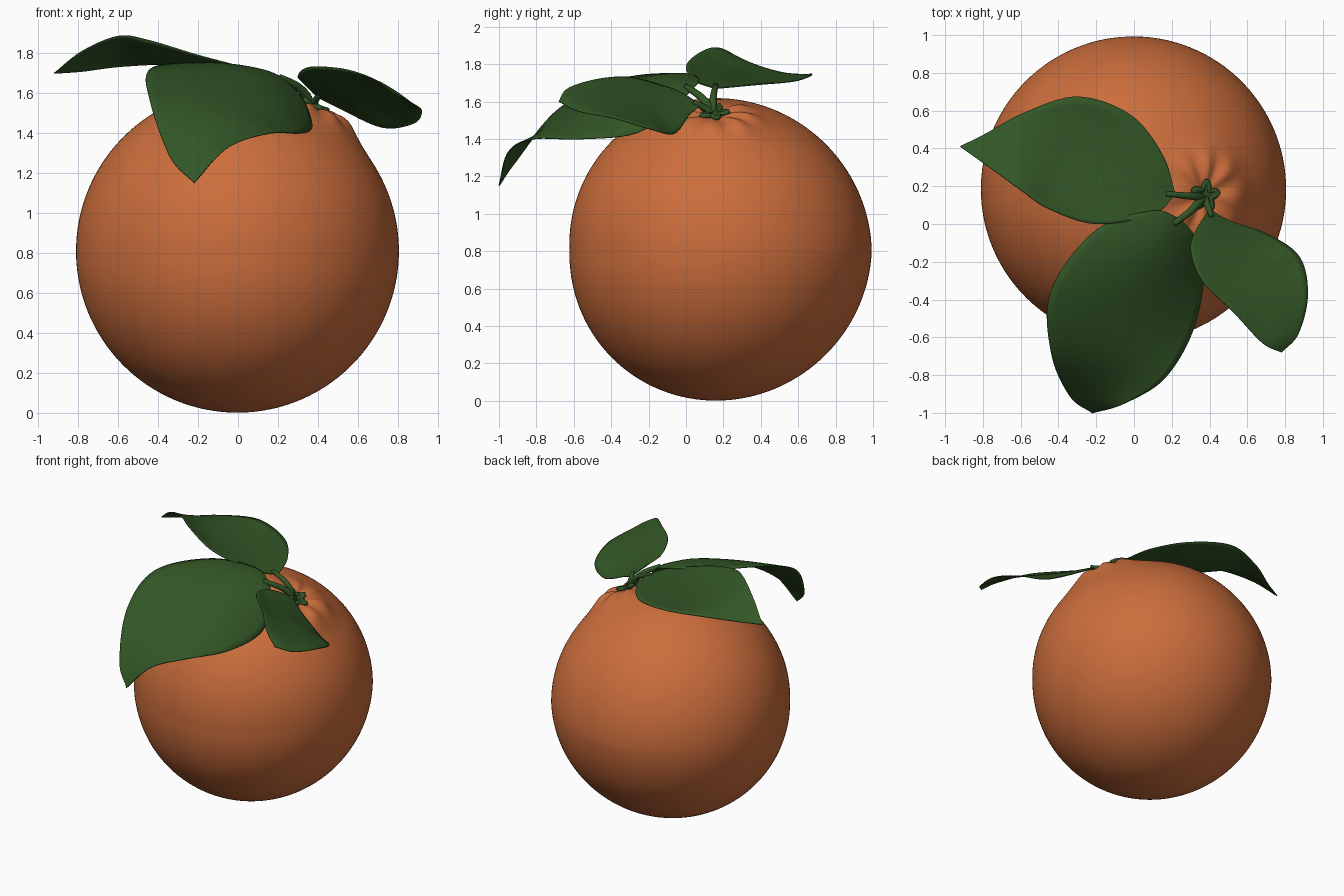
import bpy, bmesh, math
from mathutils import Vector

if "Cube" in bpy.data.objects:
    bpy.data.objects.remove(bpy.data.objects["Cube"])


def material(name, rgb):
    m = bpy.data.materials.new(name)
    m.diffuse_color = (*rgb, 1)
    m.use_nodes = True
    m.node_tree.nodes["Principled BSDF"].inputs["Base Color"].default_value = m.diffuse_color
    return m


ORANGE = material("orange peel", (0.60, 0.155, 0.045))
GREEN = material("leaf green", (0.032, 0.092, 0.019))

CENTRE = Vector((0.01, 0.185, 0.797))
AXIS = Vector((0.36, -0.035, 0.73)).normalized()   # direction of the stem end
TILT = AXIS.to_track_quat('Z', 'Y')


def make_object(name, bm, mat):
    bmesh.ops.recalc_face_normals(bm, faces=bm.faces)
    for f in bm.faces:
        f.smooth = True
    me = bpy.data.meshes.new(name)
    bm.to_mesh(me)
    bm.free()
    me.materials.append(mat)
    ob = bpy.data.objects.new(name, me)
    bpy.context.collection.objects.link(ob)
    return ob


def gauss(t, mid, width):
    return math.exp(-((t - mid) / width) ** 2)


# Fruit: tilted sphere with a raised, creased shoulder around the stem
bm = bmesh.new()
bmesh.ops.create_uvsphere(bm, u_segments=128, v_segments=110, radius=1)
for v in bm.verts:
    local = v.co.normalized()
    t = math.acos(max(-1, min(1, local.z)))
    phi = math.atan2(local.y, local.x)
    d = TILT @ local
    r = 0.808 + 0.0127 * (d.z - d.x) - 0.025 * d.y * abs(d.z)
    side = max(0.2, min(1, (d.x - 0.1) / 0.5))
    r += 0.04 * side * gauss(t, 0.2, 0.15) - 0.012 * gauss(t, 0, 0.1)
    r += 0.009 * gauss(t, 0.2, 0.1) * math.cos(8 * phi + 0.8 * math.sin(2 * phi))
    v.co = CENTRE + d * r
make_object("fruit", bm, ORANGE)

# Calyx: five-lobed star cap
bm = bmesh.new()
N, R = 60, 6
rings = []
for j in range(1, R + 1):
    k = j / R
    ring = []
    for i in range(N):
        a = math.tau * i / N
        rad = k * (0.062 + 0.024 * k * math.cos(5 * a))
        z = 0.832 - 0.012 * math.sin(math.pi * k) + 0.008 * k
        ring.append(bm.verts.new(CENTRE + TILT @ Vector((rad * math.cos(a), rad * math.sin(a), z))))
    rings.append(ring)
bm.faces.new(rings[0])
for a, b in zip(rings, rings[1:]):
    for i in range(N):
        bm.faces.new((a[i], a[(i + 1) % N], b[(i + 1) % N], b[i]))
calyx = make_object("calyx", bm, GREEN)
mod = calyx.modifiers.new("thickness", 'SOLIDIFY')
mod.thickness = 0.022
mod.offset = 0


def spline(pts, u):
    """Catmull-Rom point at u in 0..1"""
    p = [2 * pts[0] - pts[1]] + pts + [2 * pts[-1] - pts[-2]]
    s = u * (len(pts) - 1)
    i = min(int(s), len(pts) - 2)
    t = s - i
    a, b, c, d = p[i:i + 4]
    return 0.5 * (2 * b + (c - a) * t + (2 * a - 5 * b + 4 * c - d) * t * t
                  + (3 * b - a - 3 * c + d) * t ** 3)


def leaf(name, base, stations, tip):
    """Blade lofted through one edge, the midrib and the other edge"""
    lines = [[Vector(base)] + [Vector(s[k]) for s in stations] + [Vector(tip)] for k in range(3)]
    bm = bmesh.new()
    U, V = 48, 20
    grid = []
    for i in range(U + 1):
        u = i / U
        l, m, r = (spline(c, u) for c in lines)
        row = []
        for j in range(V + 1):
            w = 2 * j / V - 1
            row.append(bm.verts.new(l * (w * (w - 1) / 2) + m * (1 - w * w) + r * (w * (w + 1) / 2)))
        grid.append(row)
    for i in range(U):
        for j in range(V):
            bm.faces.new((grid[i][j], grid[i][j + 1], grid[i + 1][j + 1], grid[i + 1][j]))
    bmesh.ops.remove_doubles(bm, verts=bm.verts, dist=0.0005)
    ob = make_object(name, bm, GREEN)
    mod = ob.modifiers.new("thickness", 'SOLIDIFY')
    mod.thickness = 0.006
    mod.offset = 0


# Leaves
leaf("left_leaf", (0.22, 0.155, 1.67), [
    ((0.10, 0.05, 1.71), (0.10, 0.18, 1.70), (0.15, 0.37, 1.69)),
    ((-0.20, 0.00, 1.79), (-0.12, 0.24, 1.73), (-0.02, 0.58, 1.71)),
    ((-0.45, 0.08, 1.865), (-0.38, 0.31, 1.76), (-0.30, 0.675, 1.745)),
    ((-0.60, 0.18, 1.885), (-0.60, 0.36, 1.80), (-0.58, 0.59, 1.735)),
    ((-0.78, 0.31, 1.81), (-0.78, 0.39, 1.76), (-0.78, 0.48, 1.71)),
], (-0.92, 0.41, 1.70))

leaf("front_leaf", (0.24, 0.03, 1.66), [
    ((0.10, 0.07, 1.72), (0.20, -0.05, 1.68), (0.33, -0.08, 1.56)),
    ((-0.20, -0.03, 1.75), (0.09, -0.22, 1.68), (0.37, -0.27, 1.43)),
    ((-0.44, -0.35, 1.72), (-0.04, -0.48, 1.60), (0.31, -0.57, 1.40)),
    ((-0.44, -0.68, 1.56), (-0.13, -0.73, 1.48), (0.16, -0.82, 1.40)),
    ((-0.34, -0.91, 1.28), (-0.19, -0.92, 1.30), (-0.05, -0.95, 1.33)),
], (-0.22, -1.0, 1.15))

leaf("right_leaf", (0.40, 0.08, 1.58), [
    ((0.33, -0.03, 1.65), (0.42, -0.02, 1.60), (0.50, 0.02, 1.53)),
    ((0.30, -0.14, 1.69), (0.50, -0.15, 1.60), (0.72, -0.06, 1.43)),
    ((0.36, -0.30, 1.73), (0.60, -0.27, 1.60), (0.88, -0.18, 1.45)),
    ((0.53, -0.47, 1.72), (0.70, -0.42, 1.61), (0.92, -0.38, 1.51)),
    ((0.68, -0.63, 1.67), (0.77, -0.60, 1.62), (0.87, -0.58, 1.55)),
], (0.78, -0.68, 1.60))


# Stalks from the calyx to each leaf
def stalk(name, pts, radius):
    pts = [Vector(p) for p in pts]
    bm = bmesh.new()
    rings = []
    for i in range(13):
        u = i / 12
        p = spline(pts, u)
        d = spline(pts, min(1, u + 0.02)) - spline(pts, max(0, u - 0.02))
        q = d.to_track_quat('Z', 'Y')
        rad = radius * (1.3 - 0.5 * u)
        rings.append([bm.verts.new(p + q @ Vector((rad * math.cos(a), rad * math.sin(a), 0)))
                      for a in (math.tau * k / 12 for k in range(12))])
    for a, b in zip(rings, rings[1:]):
        for k in range(12):
            bm.faces.new((a[k], a[(k + 1) % 12], b[(k + 1) % 12], b[k]))
    bm.faces.new(rings[0])
    bm.faces.new(rings[-1])
    make_object(name, bm, GREEN)


stalk("left_stalk", [(0.37, 0.14, 1.52), (0.33, 0.145, 1.60), (0.27, 0.15, 1.65), (0.17, 0.16, 1.685)], 0.018)
stalk("front_stalk", [(0.37, 0.14, 1.52), (0.34, 0.11, 1.59), (0.29, 0.06, 1.64), (0.21, 0.00, 1.68)], 0.02)
stalk("right_stalk", [(0.37, 0.14, 1.52), (0.385, 0.11, 1.56), (0.41, 0.04, 1.595)], 0.017)
